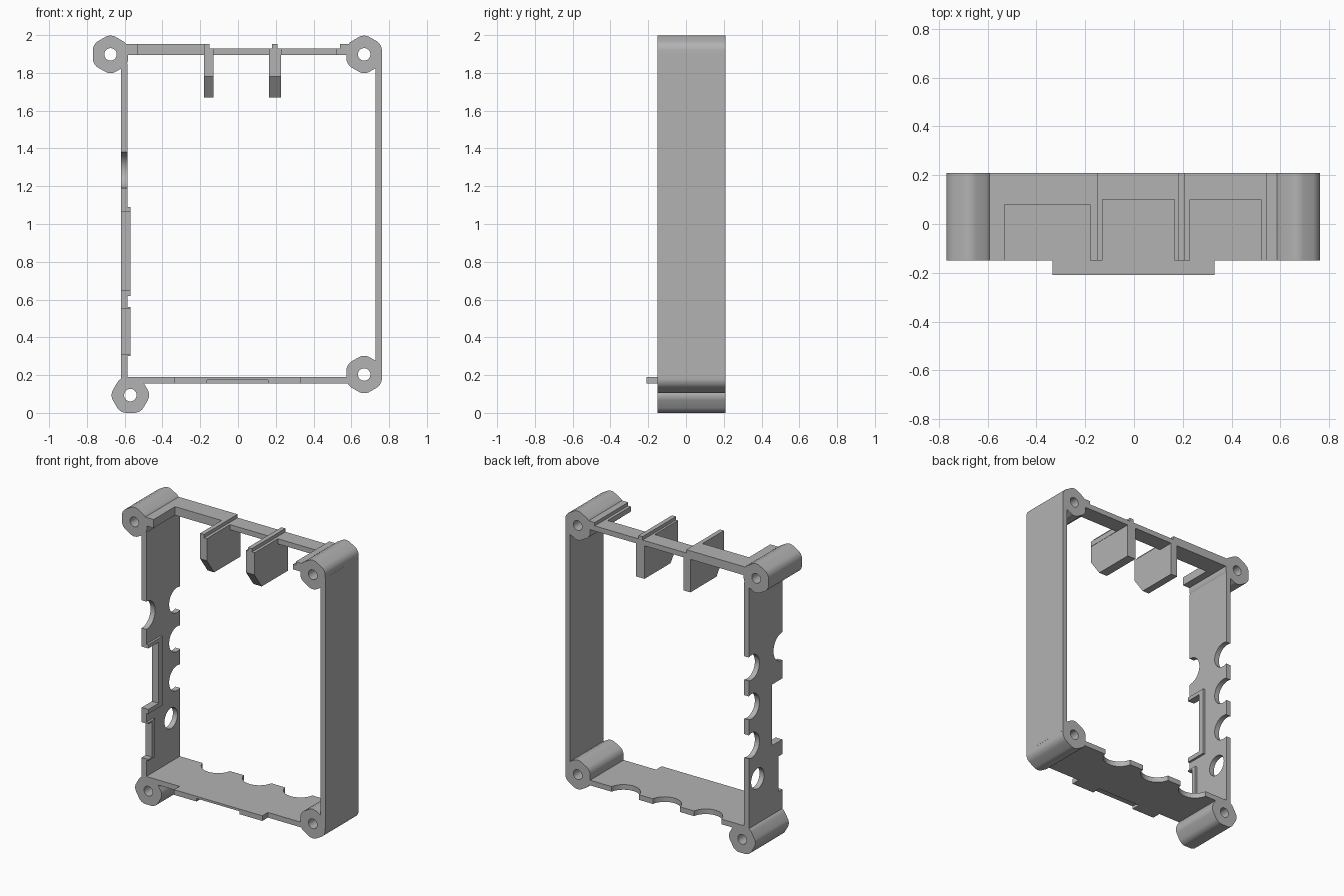
import bpy, bmesh, math
from mathutils import Matrix

cube = bpy.data.objects.get("Cube")
if cube:
    bpy.data.objects.remove(cube, do_unlink=True)

FRONT, BACK = -0.15, 0.21

grey = bpy.data.materials.new("light grey plastic")
grey.use_nodes = True
grey.diffuse_color = (0.45, 0.45, 0.45, 1)
grey.node_tree.nodes["Principled BSDF"].inputs["Base Color"].default_value = (0.45, 0.45, 0.45, 1)


def finish(name, bm):
    bmesh.ops.recalc_face_normals(bm, faces=bm.faces)
    mesh = bpy.data.meshes.new(name)
    bm.to_mesh(mesh)
    bm.free()
    mesh.materials.append(grey)
    obj = bpy.data.objects.new(name, mesh)
    bpy.context.collection.objects.link(obj)
    return obj


def box(name, x, y, z):
    bm = bmesh.new()
    bmesh.ops.create_cube(bm, size=1)
    for v in bm.verts:
        v.co = [a + (b - a) * (c + 0.5) for (a, b), c in zip((x, y, z), v.co)]
    return finish(name, bm)


def cylinder(name, center, radius, length, axis):
    bm = bmesh.new()
    turn = {"X": Matrix.Rotation(math.pi / 2, 4, "Y"),
            "Y": Matrix.Rotation(math.pi / 2, 4, "X"), "Z": Matrix()}[axis]
    bmesh.ops.create_cone(bm, cap_ends=True, segments=40, radius1=radius, radius2=radius,
                          depth=length, matrix=Matrix.Translation(center) @ turn)
    return finish(name, bm)


def combine(obj, other, operation):
    mod = obj.modifiers.new(operation.lower(), "BOOLEAN")
    mod.object, mod.operation, mod.solver = other, operation, "EXACT"
    bpy.context.view_layer.objects.active = obj
    bpy.ops.object.modifier_apply(modifier=mod.name)
    bpy.data.objects.remove(other, do_unlink=True)


def smooth(obj):
    bpy.ops.object.select_all(action="DESELECT")
    obj.select_set(True)
    bpy.context.view_layer.objects.active = obj
    bpy.ops.object.shade_smooth_by_angle(angle=math.radians(25))


# Hexagonal screw posts with softened corners and a bore
def post(name, x, z, start):
    bm = bmesh.new()
    ring = []
    for i in range(6):
        a = math.radians(start + 60 * i)
        ring.append(bm.verts.new((x + 0.108 * math.cos(a), FRONT, z + 0.108 * math.sin(a))))
    face = bm.faces.new(ring)
    top = bmesh.ops.extrude_face_region(bm, geom=[face])["geom"]
    bmesh.ops.translate(bm, vec=(0, BACK - FRONT, 0),
                        verts=[g for g in top if isinstance(g, bmesh.types.BMVert)])
    long_edges = [e for e in bm.edges if abs(e.verts[0].co.y - e.verts[1].co.y) > 0.1]
    bmesh.ops.bevel(bm, geom=long_edges, offset=0.03, segments=5, profile=0.5, affect="EDGES")
    obj = finish(name, bm)
    combine(obj, cylinder("bore", (x, 0.03, z), 0.033, 1, "Y"), "DIFFERENCE")
    smooth(obj)


post("upper_right_post", -0.675, 1.898, 30)
post("upper_left_post", 0.668, 1.898, 30)
post("lower_left_post", 0.668, 0.203, 30)
post("lower_right_post", -0.57, 0.094, 0)

# Plain side wall
box("left_wall", (0.727, 0.762), (FRONT, BACK), (0.2, 1.9))

# Perforated side wall with inner pads around the port openings
wall = box("right_wall", (-0.62, -0.585), (FRONT, BACK), (0.15, 1.85))
for z0, z1, depth in ((0.62, 1.09, 0.0), (0.30, 0.56, -0.08)):
    combine(wall, box("pad", (-0.6, -0.57), (FRONT, depth), (z0, z1)), "UNION")
for z0, z1, depth in ((0.65, 1.065, -0.04), (0.31, 0.55, -0.11)):
    combine(wall, box("port", (-0.7, -0.5), (-0.3, depth), (z0, z1)), "DIFFERENCE")
for y, z, r in ((0.18, 1.265, 0.085), (0.18, 1.0, 0.085), (0.18, 0.735, 0.085),
                (0.115, 0.485, 0.07), (FRONT, 1.285, 0.095)):
    combine(wall, cylinder("hole", (-0.6, y, z), r, 0.3, "X"), "DIFFERENCE")
smooth(wall)

# Floor with front tongue and scalloped rear edge
floor = box("bottom_wall", (-0.61, 0.62), (FRONT, BACK), (0.155, 0.19))
combine(floor, box("tongue", (-0.335, 0.33), (-0.21, -0.1), (0.155, 0.19)), "UNION")
combine(floor, box("relief", (-0.165, 0.16), (-0.3, FRONT), (0.1, 0.175)), "DIFFERENCE")
for x in (-0.31, 0.0, 0.31):
    combine(floor, cylinder("scallop", (x, 0.23, 0.17), 0.105, 0.3, "Z"), "DIFFERENCE")
smooth(floor)

# Top rail, raised at both ends and open toward the front
rail = box("top_wall", (-0.61, 0.6), (FRONT, BACK), (1.895, 1.93))
for x in ((-0.61, -0.15), (0.54, 0.6), (0.18, 0.21)):
    combine(rail, box("raised", x, (FRONT, BACK), (1.9, 1.953)), "UNION")
for x0, x1, y in ((-0.53, -0.18, 0.08), (-0.13, 0.165, 0.1), (0.23, 0.52, 0.1)):
    combine(rail, box("opening", (x0, x1), (-0.3, y), (1.8, 2.1)), "DIFFERENCE")


# Hanging divider ribs with a chamfered lower front corner
def rib(name, x0, x1):
    profile = [(FRONT, 1.9), (BACK, 1.9), (BACK, 1.67), (-0.07, 1.67), (FRONT, 1.78)]
    bm = bmesh.new()
    face = bm.faces.new([bm.verts.new((x0, y, z)) for y, z in profile])
    side = bmesh.ops.extrude_face_region(bm, geom=[face])["geom"]
    bmesh.ops.translate(bm, vec=(x1 - x0, 0, 0),
                        verts=[g for g in side if isinstance(g, bmesh.types.BMVert)])
    finish(name, bm)


rib("right_rib", -0.18, -0.13)
rib("left_rib", 0.165, 0.228)
